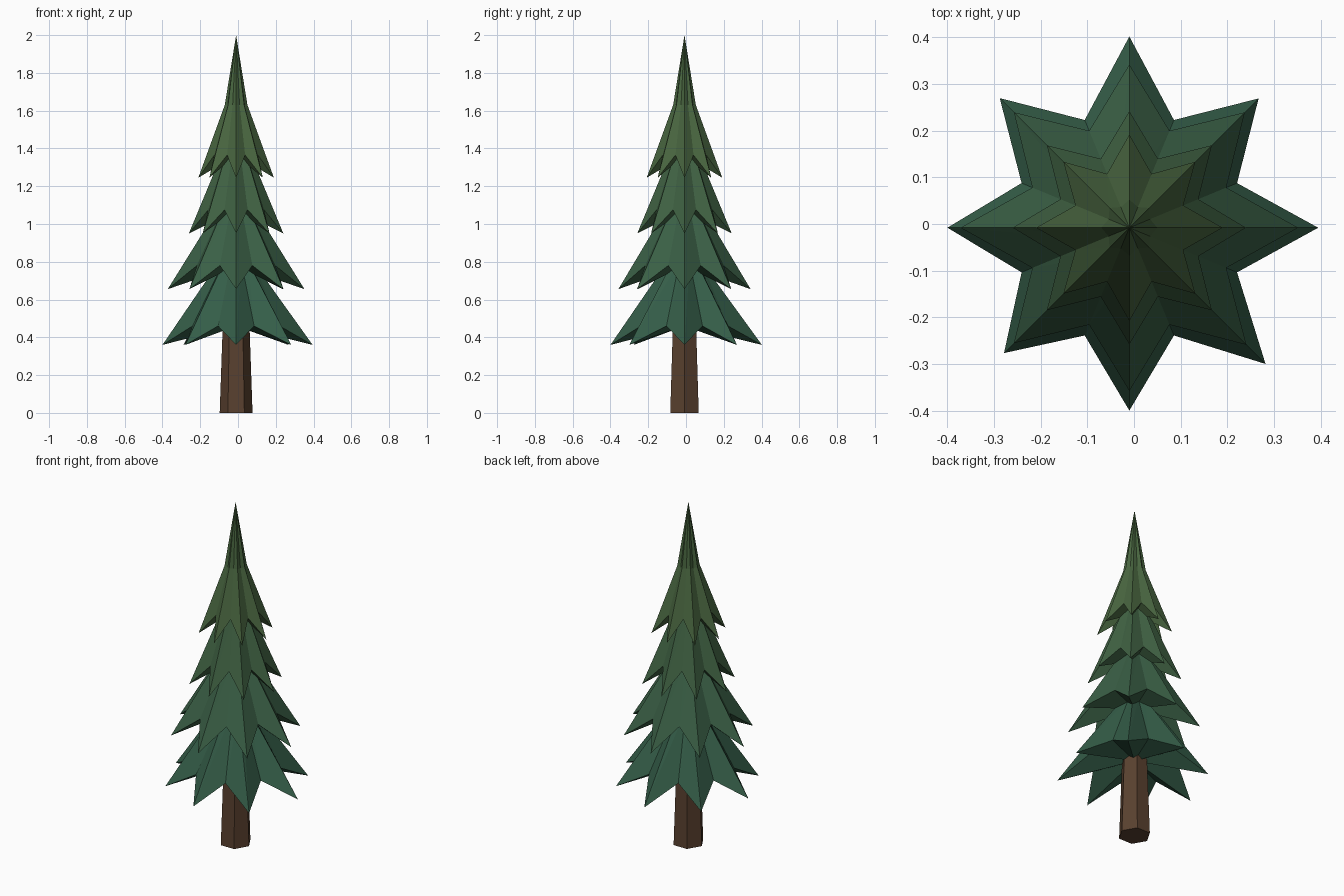
import bpy, bmesh
from math import sin, cos, pi

if "Cube" in bpy.data.objects:
    bpy.data.objects.remove(bpy.data.objects["Cube"])

AX, AY = -0.01, -0.008   # tree axis


def make_object(name, bm, color):
    bmesh.ops.recalc_face_normals(bm, faces=bm.faces)
    me = bpy.data.meshes.new(name)
    bm.to_mesh(me)
    bm.free()
    mat = bpy.data.materials.new(name + "_color")
    mat.diffuse_color = (*color, 1)
    mat.use_nodes = True
    mat.node_tree.nodes["Principled BSDF"].inputs["Base Color"].default_value = mat.diffuse_color
    me.materials.append(mat)
    ob = bpy.data.objects.new(name, me)
    ob.location = (AX, AY, 0)
    bpy.context.collection.objects.link(ob)


def ring(bm, radii, heights):
    n = len(radii)
    return [bm.verts.new((r * cos(2 * pi * i / n), r * sin(2 * pi * i / n), z))
            for i, (r, z) in enumerate(zip(radii, heights))]


def bridge(bm, a, b):
    for i in range(len(a)):
        j = (i + 1) % len(a)
        bm.faces.new((a[i], a[j], b[j]))
        bm.faces.new((a[i], b[j], b[i]))


def fan(bm, a, z):
    c = bm.verts.new((0, 0, z))
    for i in range(len(a)):
        bm.faces.new((a[i], a[(i + 1) % len(a)], c))


def tier(name, tips, notch, z_tip, z_notch, r_top, z_top, z_apex, color):
    """Eight-pointed skirt: star rim, smaller star ring above, closed by fans."""
    bm = bmesh.new()
    radii = [v for t in tips for v in (t, notch)]
    rim = ring(bm, radii, [z_tip, z_notch] * 8)
    top = ring(bm, [r_top, r_top * 0.8] * 8, [z_top] * 16)
    bridge(bm, rim, top)
    fan(bm, top, z_apex)
    fan(bm, rim, z_notch)
    make_object(name, bm, color)


# Foliage, bottom to top
tier("foliage_bottom", [.405, .392, .41, .393, .39, .38, .392, .413], .25,
     .36, .46, .09, .80, .86, (.035, .11, .065))
tier("foliage_lower", [.362, .35, .35, .35, .362, .35, .35, .355], .225,
     .655, .78, .085, 1.10, 1.16, (.042, .115, .06))
tier("foliage_upper", [.25] * 8, .16,
     .95, 1.075, .08, 1.36, 1.42, (.05, .12, .055))
tier("foliage_top", [.2] * 8, .125,
     1.245, 1.365, .06, 1.63, 2.0, (.065, .13, .05))

# Six-sided tapered trunk
bm = bmesh.new()
base = ring(bm, [.087] * 6, [0] * 6)
head = ring(bm, [.066] * 6, [.6] * 6)
for i in range(6):
    j = (i + 1) % 6
    bm.faces.new((base[i], base[j], head[j], head[i]))
bm.faces.new(base)
bm.faces.new(head)
make_object("trunk", bm, (.10, .052, .028))
